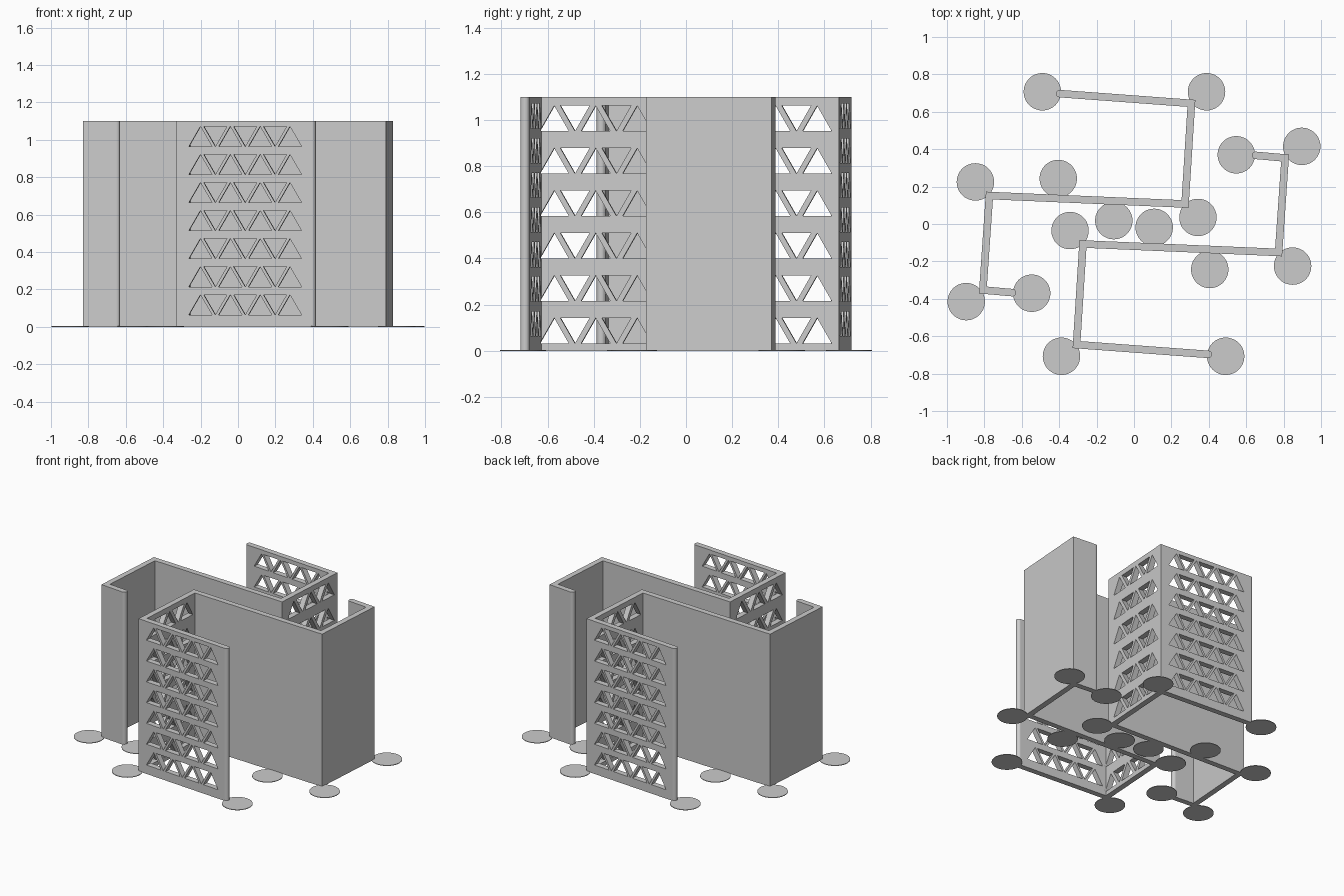
import bpy, bmesh, math
from mathutils import Vector

if "Cube" in bpy.data.objects:
    bpy.data.objects.remove(bpy.data.objects["Cube"])

HEIGHT = 1.10
HALF = 0.02          # half the wall thickness

grey = bpy.data.materials.new("light grey")
grey.diffuse_color = (0.6, 0.6, 0.6, 1)
grey.use_nodes = True
grey.node_tree.nodes["Principled BSDF"].inputs["Base Color"].default_value = grey.diffuse_color


def new_object(name, bm):
    bmesh.ops.recalc_face_normals(bm, faces=bm.faces[:])
    mesh = bpy.data.meshes.new(name)
    bm.to_mesh(mesh)
    bm.free()
    mesh.materials.append(grey)
    obj = bpy.data.objects.new(name, mesh)
    bpy.context.collection.objects.link(obj)
    return obj


def add_prism(bm, points, offset):
    """Extrude a closed outline along an offset vector."""
    face = bm.faces.new([bm.verts.new(p) for p in points])
    top = bmesh.ops.extrude_face_region(bm, geom=[face])
    verts = [v for v in top["geom"] if isinstance(v, bmesh.types.BMVert)]
    bmesh.ops.translate(bm, verts=verts, vec=offset)


def left_of(d):
    return Vector((-d.y, d.x))


def wall_outline(path):
    """Mitred band around a path, with a half-round at each end."""
    dirs = [(b - a).normalized() for a, b in zip(path, path[1:])]
    left, right = [], []
    for i in range(1, len(path) - 1):
        n0, n1 = left_of(dirs[i - 1]), left_of(dirs[i])
        m = (n0 + n1).normalized()
        m *= HALF / m.dot(n0)
        left.append(path[i] + m)
        right.append(path[i] - m)

    def cap(centre, d):
        side = -left_of(d)
        return [centre + HALF * (side * math.cos(a) + d * math.sin(a))
                for a in (math.pi * k / 10 for k in range(11))]

    outline = cap(path[-1], dirs[-1]) + left[::-1] + cap(path[0], -dirs[0]) + right
    return [(p.x, p.y, 0) for p in outline]


def add_triangle_rows(bm, a, b, centre, ups, step, base, height, rows, z0, pitch):
    """Rows of alternating upright and inverted triangular cutters on one wall."""
    d = (b - a).normalized()
    n = left_of(d).to_3d()
    mid = a + d * (centre - a).dot(d)
    count = 2 * ups - 1
    for r in range(rows):
        for k in range(count):
            c = mid + d * (k - (count - 1) / 2) * step
            lo, hi = z0 + r * pitch, z0 + r * pitch + height
            if k % 2:
                lo, hi = hi, lo
            pts = [(c - d * base / 2, lo), (c + d * base / 2, lo), (c, hi)]
            add_prism(bm, [Vector((p.x, p.y, z)) - n * 0.035 for p, z in pts], n * 0.07)


# Folded wall running through five panels
path = [Vector(p) for p in ((0.397, -0.697), (-0.307, -0.645), (-0.273, -0.107),
                            (0.773, -0.152), (0.808, 0.353), (0.65, 0.367))]
bm = bmesh.new()
add_prism(bm, wall_outline(path), Vector((0, 0, HEIGHT)))
wall = new_object("front_folded_wall", bm)

# Triangular openings in the long end panel and the short panel beside it
bm = bmesh.new()
add_triangle_rows(bm, path[0], path[1], Vector((0.04, -0.67)), 4, 0.08, 0.124, 0.107, 7, 0.064, 0.15)
add_triangle_rows(bm, path[1], path[2], Vector((-0.29, -0.39)), 3, 0.09, 0.126, 0.11, 6, 0.032, 0.184)
cutter = new_object("opening_cutter", bm)
cutter.hide_render = True

mod = wall.modifiers.new("openings", "BOOLEAN")
mod.operation = "DIFFERENCE"
mod.solver = "EXACT"
mod.object = cutter
bpy.context.view_layer.update()
cut_mesh = bpy.data.meshes.new_from_object(
    wall.evaluated_get(bpy.context.evaluated_depsgraph_get()))
wall.modifiers.clear()
wall.data = cut_mesh
bpy.data.objects.remove(cutter)

# The second wall is the first turned half way round
back = bpy.data.objects.new("back_folded_wall", cut_mesh)
back.rotation_euler.z = math.pi
bpy.context.collection.objects.link(back)

# Thin round foot pads, also in half-turn pairs
pads = [(0.49, -0.707), (-0.388, -0.707), (-0.547, -0.37), (-0.897, -0.415),
        (0.848, -0.225), (0.405, -0.243), (0.108, -0.018), (-0.342, -0.035)]
for i, (x, y) in enumerate(pads):
    for side, s in (("a", 1), ("b", -1)):
        bm = bmesh.new()
        bmesh.ops.create_cone(bm, cap_ends=True, segments=48,
                              radius1=0.1, radius2=0.1, depth=0.004)
        pad = new_object(f"foot_pad_{i + 1}{side}", bm)
        pad.location = (s * x, s * y, 0.002)
